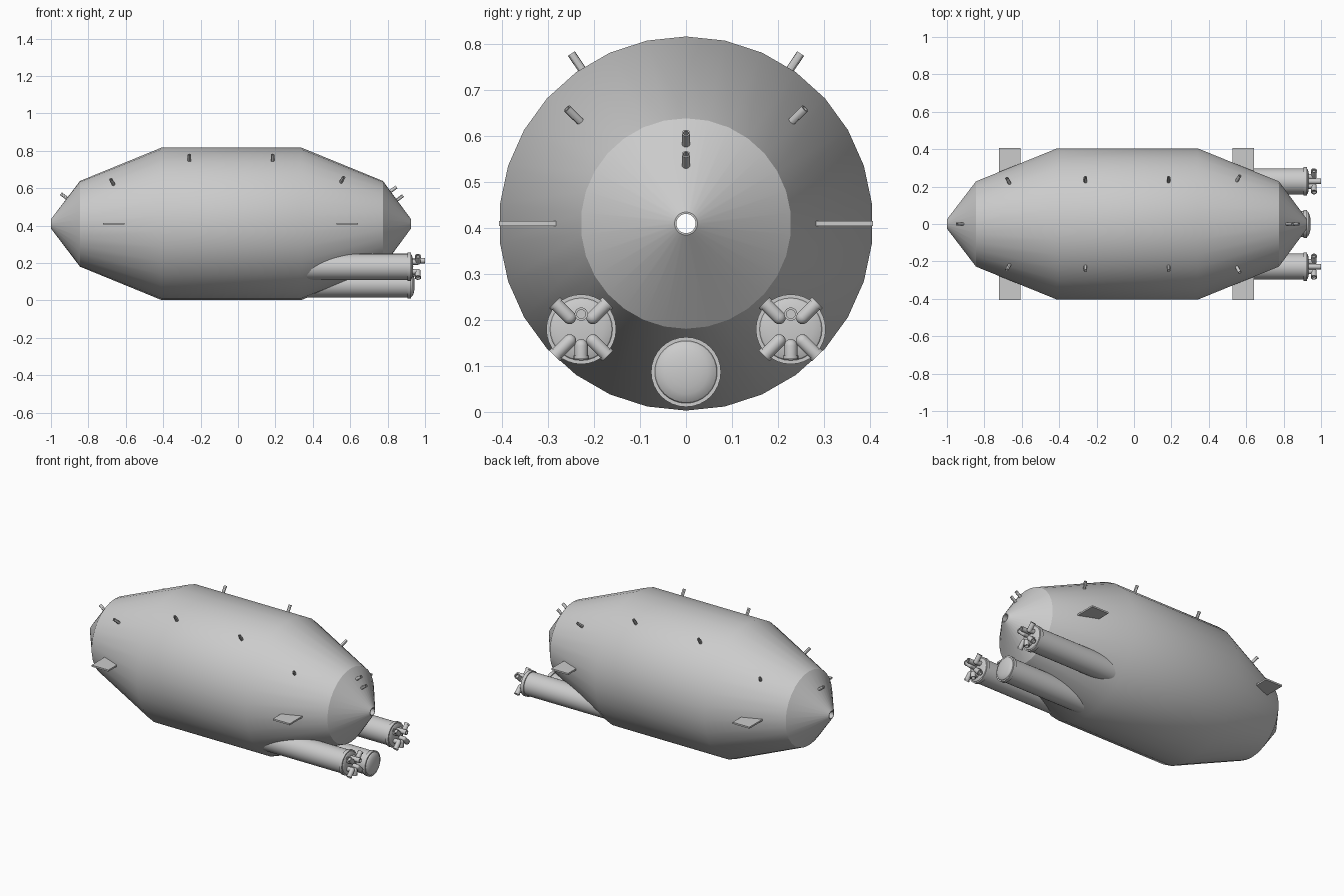
import bpy
import bmesh
from math import sin, cos, pi, radians
from mathutils import Vector

if "Cube" in bpy.data.objects:
    bpy.data.objects.remove(bpy.data.objects["Cube"])

grey = bpy.data.materials.new("hull grey")
grey.use_nodes = True
grey.diffuse_color = (0.6, 0.6, 0.6, 1)
grey.node_tree.nodes["Principled BSDF"].inputs["Base Color"].default_value = (0.6, 0.6, 0.6, 1)

AXIS_Z = 0.41


def finish(bm, name):
    """Turn a bmesh into a smooth object with sharp edges kept."""
    bmesh.ops.remove_doubles(bm, verts=bm.verts, dist=1e-5)
    bmesh.ops.recalc_face_normals(bm, faces=bm.faces)
    mesh = bpy.data.meshes.new(name)
    bm.to_mesh(mesh)
    bm.free()
    mesh.materials.append(grey)
    mesh.shade_smooth()
    mesh.set_sharp_from_angle(angle=radians(30))
    obj = bpy.data.objects.new(name, mesh)
    bpy.context.collection.objects.link(obj)
    return obj


def lathe(name, profile, origin=(0, 0, 0), direction=(1, 0, 0), sides=24, loop=False):
    """Spin (distance, radius) points round an axis."""
    bm = bmesh.new()
    turn = Vector((1, 0, 0)).rotation_difference(Vector(direction).normalized())
    rings = []
    for t, r in profile:
        ring = []
        for i in range(sides):
            a = 2 * pi * i / sides
            p = Vector((t, r * sin(a), r * cos(a)))
            ring.append(bm.verts.new(turn @ p + Vector(origin)))
        rings.append(ring)
    pairs = list(zip(rings, rings[1:]))
    if loop:
        pairs.append((rings[-1], rings[0]))
    for a, b in pairs:
        for i in range(sides):
            j = (i + 1) % sides
            bm.faces.new((a[i], a[j], b[j], b[i]))
    bmesh.ops.dissolve_degenerate(bm, edges=bm.edges, dist=1e-6)
    return finish(bm, name)


def tube(name, origin, direction, length, radius, sides=12):
    """Small pipe with an open, recessed mouth."""
    bore = radius * 0.65
    return lathe(name, [(-0.01, 0), (-0.01, radius), (length, radius), (length, bore),
                        (length * 0.3, bore), (length * 0.3, 0)], origin, direction, sides)


# Main hull with a narrow bore along its axis
lathe("hull", [(-1, 0.021), (-1, 0.025), (-0.845, 0.229), (-0.41, 0.407), (0.34, 0.407),
               (0.775, 0.229), (0.925, 0.025), (0.925, 0.021)],
      (0, 0, AXIS_Z), sides=30, loop=True)


# Thruster pods: barrel, end collar and shallow dome
def pod(name, y, z, dome):
    profile = [(0.3, 0), (0.3, 0.07), (0.905, 0.07), (0.905, 0.076), (0.925, 0.076), (0.925, 0.068)]
    for k in range(1, 7):
        a = k * pi / 12
        profile.append((0.925 + dome * sin(a), 0.068 * cos(a)))
    lathe(name, profile, (0, y, z), sides=32)


pod("centre_pod", 0, 0.087, 0.02)

for side, label in ((-1, "right"), (1, "left")):
    y, z = side * 0.228, 0.18
    pod(label + "_pod", y, z, 0.012)
    tube(label + "_main_nozzle", (0.935, y, z + 0.033), (1, 0, 0), 0.065, 0.0145, 16)
    # Elbowed side nozzles fanned round the pod end
    for n, degrees in enumerate((45, 135, 180, 225, 315)):
        d = Vector((0, sin(radians(degrees)), cos(radians(degrees))))
        r = 0.0145
        elbow = Vector((0.962, y, z)) + d * 0.036
        arm = [(-r * cos(k * pi / 8), r * sin(k * pi / 8)) for k in range(5)]
        length = 0.029 if degrees == 180 else 0.046
        arm += [(length - 0.008, r), (length - 0.008, 0.0165), (length, 0.0165),
                (length, 0.011), (length - 0.012, 0.011), (length - 0.012, 0)]
        lathe(f"{label}_nozzle_arm_{n}", arm, elbow, d, 16)
        lathe(f"{label}_nozzle_stem_{n}", [(-0.05, 0), (-0.05, r), (0, r)], elbow, sides=16)

    # Flat stub fins on the end cones
    for x, end in ((-0.663, "rear"), (0.583, "front")):
        bm = bmesh.new()
        bmesh.ops.create_cube(bm, size=1)
        bmesh.ops.scale(bm, vec=(0.115, 0.157, 0.01), verts=bm.verts)
        bmesh.ops.translate(bm, vec=(x, side * 0.3285, AXIS_Z), verts=bm.verts)
        finish(bm, f"{label}_{end}_fin")

    # Pegs along the upper flanks, square to the surface
    for n, (x, radius, angle, lean) in enumerate(((-0.665, 0.303, 46, -0.4), (-0.26, 0.404, 34, 0),
                                                  (0.185, 0.404, 34, 0), (0.55, 0.321, 46, 0.4))):
        a = radians(angle)
        out = Vector((0, side * sin(a), cos(a)))
        tube(f"{label}_peg_{n}", Vector((x, 0, AXIS_Z)) + out * radius,
             out + Vector((lean, 0, 0)), 0.042, 0.009)

# Pegs on the nose cones
for n, (x, height, way) in enumerate(((-0.915, 0.137, -1), (0.815, 0.173, 1), (0.85, 0.127, 1))):
    tube(f"end_peg_{n}", (x, 0, AXIS_Z + height), (way * 0.8, 0, 0.6), 0.04, 0.009)
